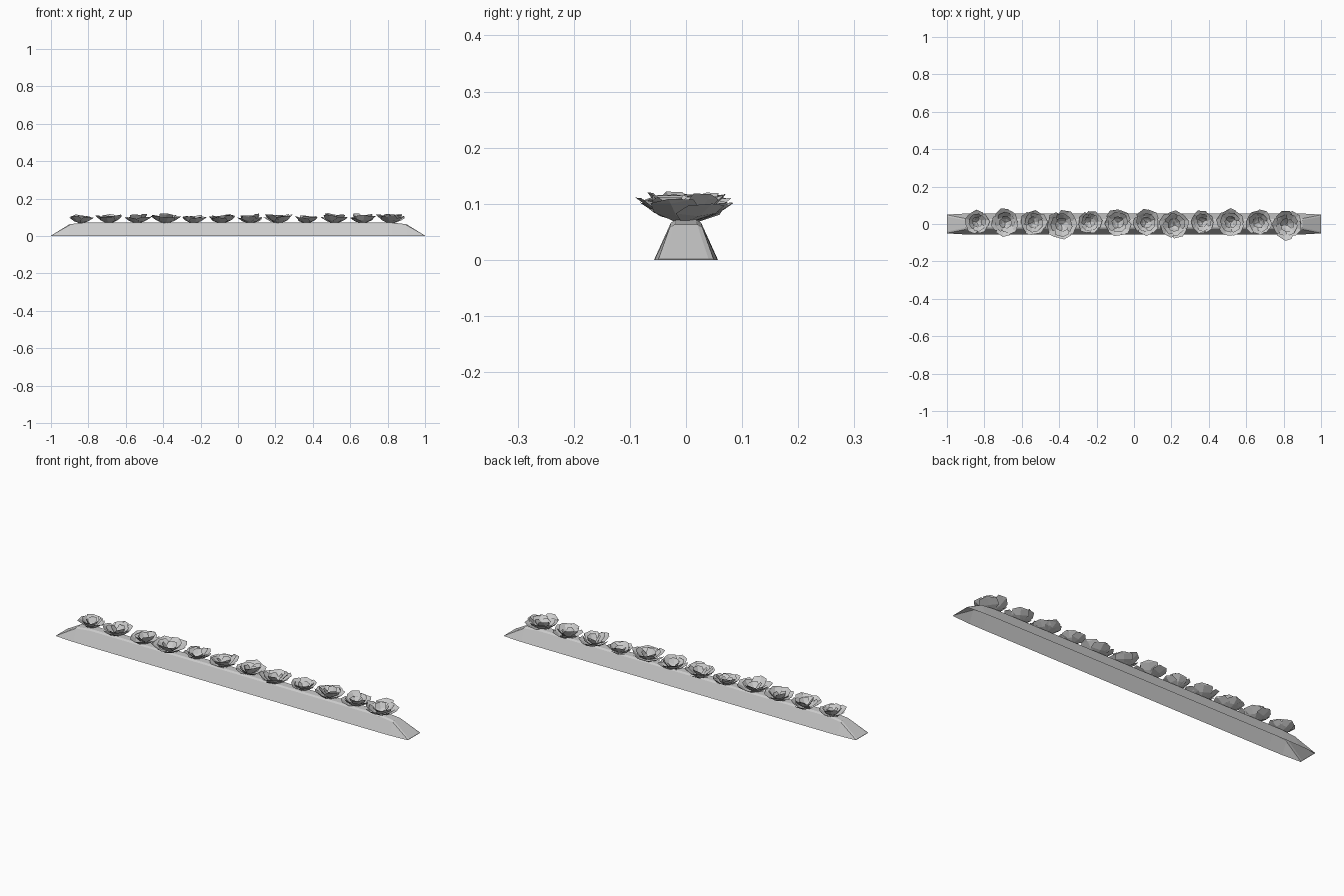
import bpy, bmesh, math, random
from mathutils import Vector, Matrix

if "Cube" in bpy.data.objects:
    bpy.data.objects.remove(bpy.data.objects["Cube"])

random.seed(11)
grey = bpy.data.materials.new("pale_grey")
grey.diffuse_color = (0.6, 0.6, 0.6, 1)
grey.use_nodes = True
grey.node_tree.nodes["Principled BSDF"].inputs["Base Color"].default_value = grey.diffuse_color


def finish(name, bm):
    me = bpy.data.meshes.new(name)
    bm.to_mesh(me)
    bm.free()
    me.materials.append(grey)
    ob = bpy.data.objects.new(name, me)
    bpy.context.collection.objects.link(ob)
    return ob


# Raised soil row: open-bottomed sections with soft shoulders, lofted along x
bm = bmesh.new()
rings = []
for x, bottom, shoulder, top, z in [(-1, .05, .049, .04, .002), (-.9, .056, .029, .02, .063),
                                    (-.82, .057, .027, .018, .072), (.82, .057, .027, .018, .072),
                                    (.9, .056, .029, .02, .063), (1, .05, .049, .04, .002)]:
    rings.append([bm.verts.new((x, y, h)) for y, h in
                  [(-bottom, 0), (-shoulder, z * .92), (-top, z),
                   (top, z), (shoulder, z * .92), (bottom, 0)]])
for a, b in zip(rings, rings[1:]):
    for i in range(5):
        bm.faces.new((a[i], b[i], b[i + 1], a[i + 1]))
bm.faces.new(rings[0])
bm.faces.new(rings[-1][::-1])
finish("soil_row", bm)


def add_leaf(bm, angle, radius, height, width, lift):
    """Cupped, broad leaf leaning outward from the plant centre."""
    rot = Matrix.Rotation(angle, 3, 'Z')
    tilt = random.uniform(-.12, .12)
    rows = []
    # distance out, height, half width, edge curl
    for r, z, w, curl in [(.1, 0, .14, 0), (.55, .3, .5, .16), (.9, .8, .46, .1)]:
        row = []
        for s in (-1, 0, 1):
            jit = random.uniform(-.04, .04)
            p = Vector((radius * (r - .1 * abs(s) * (r > .2) + jit), s * w * width,
                        lift + height * (z + curl * abs(s) + tilt * s * r)))
            row.append(bm.verts.new(rot @ p))
        rows.append(row)
    for a, b in zip(rows, rows[1:]):
        for i in range(2):
            bm.faces.new((a[i], b[i], b[i + 1], a[i + 1]))
    tip = bm.verts.new(rot @ Vector((radius * 1.02, random.uniform(-.15, .15) * width, lift + height)))
    for i in range(2):
        bm.faces.new((rows[2][i], tip, rows[2][i + 1]))


def cabbage(name, x, y, size):
    bm = bmesh.new()
    turn = random.uniform(0, math.tau)
    # Rings of leaves: count, radius, height, width, lift
    for k, (n, r, h, w, lift) in enumerate([(5, 1, .54, 1.1, 0), (4, .76, .6, .95, .04),
                                            (3, .45, .5, .65, .06)]):
        for i in range(n):
            a = turn + k * .6 + math.tau * i / n + random.uniform(-.15, .15)
            add_leaf(bm, a, r * random.uniform(.9, 1.06), h * random.uniform(.72, 1.15), w, lift)
    bmesh.ops.scale(bm, vec=(size, size, size), verts=bm.verts)
    ob = finish(name, bm)
    ob.location = (x, y, .068)


# Twelve cabbages in three repeats of four sizes
for i in range(12):
    size, y = [(.064, .010), (.074, .009), (.071, .008), (.080, -.004)][i % 4]
    cabbage(f"cabbage_{i + 1}", -.838 + i * .1505, y, size)
